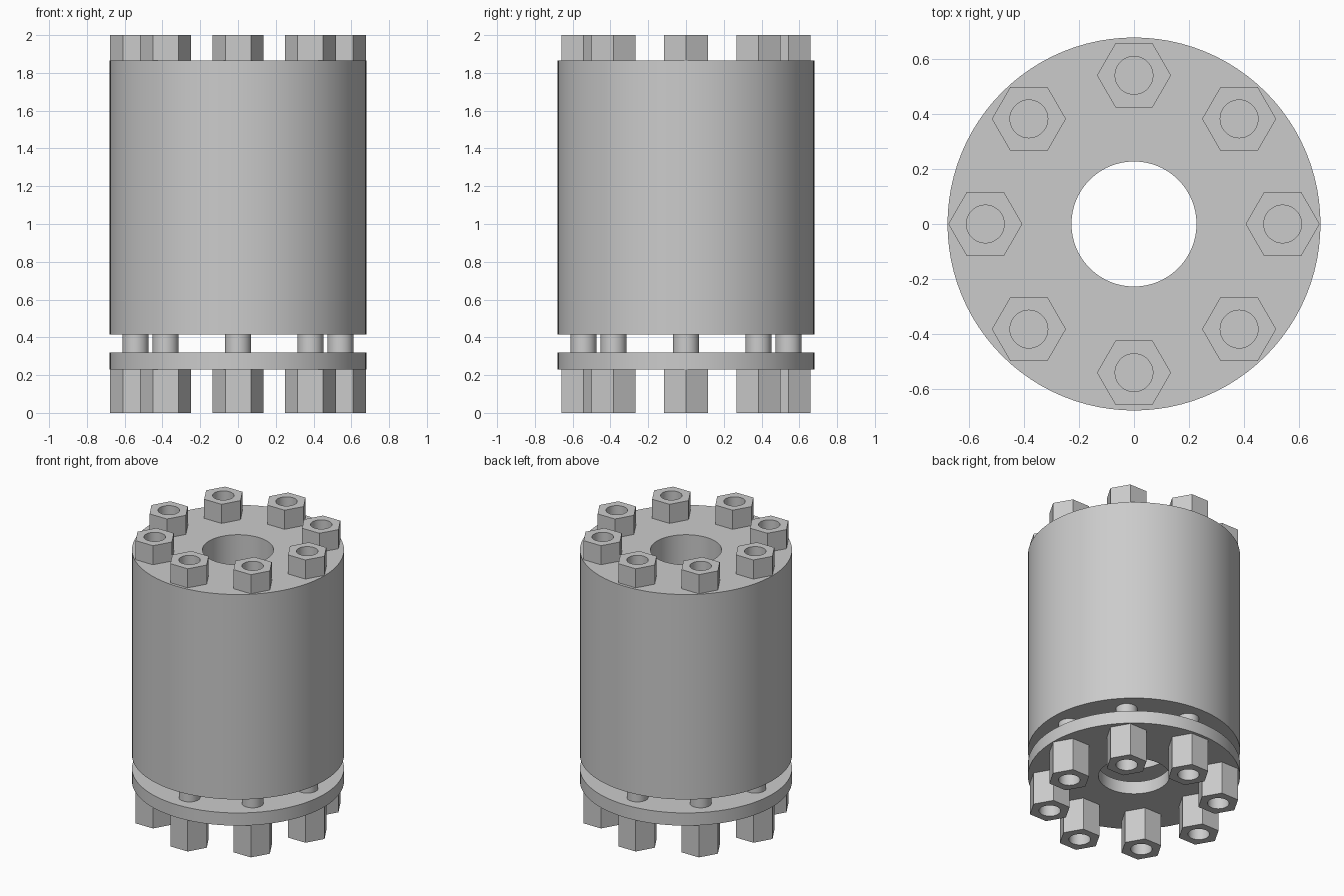
import bpy, bmesh, math

cube = bpy.data.objects.get("Cube")
if cube:
    bpy.data.objects.remove(cube, do_unlink=True)

steel = bpy.data.materials.new("grey_steel")
steel.use_nodes = True
GREY = (0.6, 0.6, 0.6, 1)
steel.diffuse_color = GREY
steel.node_tree.nodes["Principled BSDF"].inputs["Base Color"].default_value = GREY


def hex_radius(corner):
    """Radius of a hexagon, corners on the x axis, as a function of angle."""
    sector = math.pi / 3
    return lambda a: corner * math.cos(sector / 2) / math.cos(a % sector - sector / 2)


def ring(name, outer, inner, z0, z1, segments, location=(0, 0)):
    """Closed tube with a round bore; outer is a function of angle."""
    bm = bmesh.new()
    columns = []
    for i in range(segments):
        a = math.tau * i / segments
        section = [(outer(a), z0), (outer(a), z1), (inner, z1), (inner, z0)]
        columns.append([bm.verts.new((r * math.cos(a), r * math.sin(a), z))
                        for r, z in section])
    for i, col in enumerate(columns):
        nxt = columns[(i + 1) % segments]
        for k in range(4):
            m = (k + 1) % 4
            bm.faces.new((col[k], nxt[k], nxt[m], col[m]))
    bmesh.ops.recalc_face_normals(bm, faces=bm.faces)
    return finish(name, bm, location)


def rod(name, radius, z0, z1, location):
    bm = bmesh.new()
    bmesh.ops.create_cone(bm, cap_ends=True, segments=32, radius1=radius,
                          radius2=radius, depth=z1 - z0)
    bmesh.ops.translate(bm, verts=bm.verts, vec=(0, 0, (z0 + z1) / 2))
    return finish(name, bm, location)


def finish(name, bm, location):
    mesh = bpy.data.meshes.new(name)
    bm.to_mesh(mesh)
    bm.free()
    mesh.materials.append(steel)
    obj = bpy.data.objects.new(name, mesh)
    obj.location = (*location, 0)
    bpy.context.collection.objects.link(obj)
    bpy.ops.object.select_all(action="DESELECT")
    obj.select_set(True)
    bpy.context.view_layer.objects.active = obj
    bpy.ops.object.shade_smooth_by_angle(angle=math.radians(30))
    return obj


# Main sleeve and the clamping flange below it
BODY_R, BORE_R = 0.68, 0.228
PLATE_Z0, PLATE_Z1, BODY_Z0, BODY_Z1 = 0.23, 0.32, 0.415, 1.865
ring("sleeve_body", lambda a: BODY_R, BORE_R, BODY_Z0, BODY_Z1, 96)
ring("bottom_flange", lambda a: BODY_R, BORE_R, PLATE_Z0, PLATE_Z1, 96)

# Eight bolts: a rod across the gap, a short top nut and a long bottom nut
BOLT_CIRCLE, BOLT_R = 0.542, 0.069
nut = hex_radius(0.135)
for i in range(8):
    a = math.tau * i / 8
    spot = (BOLT_CIRCLE * math.cos(a), BOLT_CIRCLE * math.sin(a))
    rod(f"bolt_rod_{i + 1}", BOLT_R, PLATE_Z1 - 0.02, BODY_Z0 + 0.02, spot)
    ring(f"top_nut_{i + 1}", nut, BOLT_R, BODY_Z1, 2.0, 36, spot)
    ring(f"bottom_nut_{i + 1}", nut, BOLT_R, 0.0, PLATE_Z0, 36, spot)
